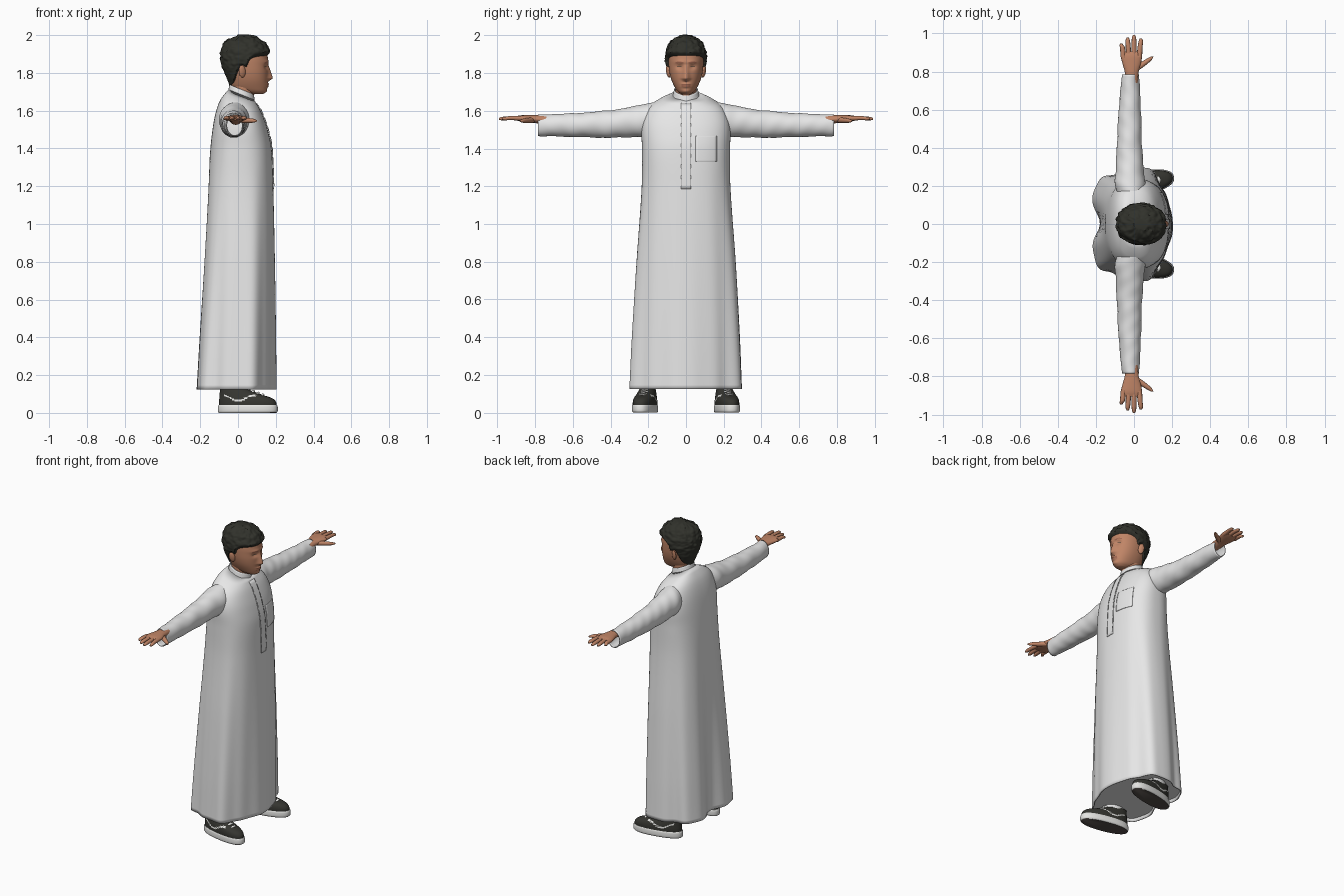
import bpy, bmesh
from math import sin, cos, pi, asin, exp, copysign
from mathutils import Vector, noise

if "Cube" in bpy.data.objects:
    bpy.data.objects.remove(bpy.data.objects["Cube"])


def material(name, *rgb):
    m = bpy.data.materials.new(name)
    m.use_nodes = True
    m.diffuse_color = (*rgb, 1)
    b = next(n for n in m.node_tree.nodes if n.type == "BSDF_PRINCIPLED")
    b.inputs["Base Color"].default_value = (*rgb, 1)
    b.inputs["Roughness"].default_value = 0.8
    return m


CLOTH = material("white cloth", .83, .83, .83)
SEAM = material("grey seam", .35, .35, .35)
SKIN = material("brown skin", .53, .235, .135)
LIP = material("dark skin", .36, .14, .085)
HAIR = material("dark hair", .03, .031, .024)
SHOE = material("dark canvas", .036, .036, .03)
RUBBER = material("white rubber", .78, .78, .76)
OUTSOLE = material("dark outsole", .085, .072, .065)


def interp(keys, z):
    """Smooth curve through rows of (position, values...)."""
    z = min(max(z, keys[0][0]), keys[-1][0])
    i = next(k for k in range(len(keys) - 1) if z <= keys[k + 1][0])
    a, b = keys[i], keys[i + 1]
    p, q = keys[max(i - 1, 0)], keys[min(i + 2, len(keys) - 1)]
    h = b[0] - a[0]
    t = (z - a[0]) / h
    out = []
    for c in range(1, len(a)):
        m0 = (b[c] - p[c]) / (b[0] - p[0]) * h
        m1 = (q[c] - a[c]) / (q[0] - a[0]) * h
        out.append((2*t**3 - 3*t*t + 1) * a[c] + (t**3 - 2*t*t + t) * m0
                   + (3*t*t - 2*t**3) * b[c] + (t**3 - t*t) * m1)
    return out


def power(v, e):
    return copysign(abs(v) ** e, v)


def ring(keys, z, t, e=1.0):
    """Point at angle t on the section of a body given by back, front, half width, tilt."""
    back, front, w, tilt = interp(keys, z)
    dx = (front - back) / 2 * power(cos(t), e)
    return Vector(((front + back) / 2 + dx, w * power(sin(t), e), z - tilt * dx))


def skin_grid(name, rows, mats, closed=True, caps=True, rule=None, thick=0):
    bm = bmesh.new()
    vs = [[bm.verts.new(p) for p in r] for r in rows]
    n = len(rows[0])
    for a, b in zip(vs, vs[1:]):
        for j in range(n if closed else n - 1):
            k = (j + 1) % n
            bm.faces.new((a[j], a[k], b[k], b[j]))
    if caps:
        bm.faces.new(vs[0])
        bm.faces.new(vs[-1])
    bmesh.ops.recalc_face_normals(bm, faces=bm.faces)
    if rule:
        for f in bm.faces:
            f.material_index = rule(f.calc_center_median(), f.normal)
    me = bpy.data.meshes.new(name)
    bm.to_mesh(me)
    bm.free()
    for m in mats:
        me.materials.append(m)
    ob = bpy.data.objects.new(name, me)
    bpy.context.collection.objects.link(ob)
    if thick:
        s = ob.modifiers.new("thickness", "SOLIDIFY")
        s.thickness = thick
    return ob


def loft(name, keys, mats, m=24, n=48, point=None, e=1.0, **kw):
    point = point or (lambda z, t: ring(keys, z, t, e))
    z0, z1 = keys[0][0], keys[-1][0]
    rows = [[point(z0 + (z1 - z0) * i / m, 2 * pi * j / n) for j in range(n)]
            for i in range(m + 1)]
    return skin_grid(name, rows, mats, **kw)


def tube(name, keys, mats, s=1, m=14, n=16, ripple=0, **kw):
    """Tube along y; rows are y, x, z, x radius, z radius."""
    rows = []
    for i in range(m + 1):
        y = keys[0][0] + (keys[-1][0] - keys[0][0]) * i / m
        x, z, rx, rz = interp(keys, y)
        row = []
        for j in range(n):
            t = 2 * pi * j / n
            k = 1 + ripple * (sin(38 * y + 2 * t) + .6 * sin(71 * y - 3 * t))
            row.append((x + rx * k * cos(t), s * y, z + rz * k * sin(t)))
        rows.append(row)
    return skin_grid(name, rows, mats, **kw)


# Robe: flared body with folds that deepen toward the hem
ROBE = [(.125, -.225, .192, .293, 0), (.4, -.21, .192, .283, 0), (.8, -.185, .19, .262, 0),
        (1.2, -.16, .185, .235, 0), (1.4, -.146, .178, .233, 0), (1.5, -.135, .157, .236, 0),
        (1.57, -.12, .138, .222, .1), (1.63, -.097, .116, .185, .2),
        (1.66, -.073, .1, .135, .3), (1.685, -.05, .085, .07, .4)]
E = .8


def robe_point(z, t):
    p = ring(ROBE, z, t, E)
    f = max(0, 1 - z / 1.35)
    k = 1 + f * (.055 * cos(5 * t) + .018 * cos(11 * t + .6))
    p.x, p.y = p.x * k, p.y * k
    if cos(t) < 0:
        p.x += .035 * f * exp(-(p.y / .07) ** 2)
    return p


loft("robe", ROBE, [CLOTH], m=70, n=128, point=robe_point, caps=False, thick=.006)
LINING = [(.148, 0), (.152, 0)]
skin_grid("robe_lining", [[robe_point(z, 2 * pi * j / 64) * .985 for j in range(64)]
                          for z, _ in LINING], [CLOTH])
COLLAR = [(1.66, -.055, .091, .077, .4), (1.685, -.05, .088, .069, .4), (1.712, -.046, .084, .063, .4)]
loft("collar", COLLAR, [CLOTH], m=6, caps=False, thick=.006)


def robe_patch(name, y0, y1, z0, z1, lift, mat):
    """Thin plate that follows the front of the robe."""
    rows = []
    for i in range(25):
        z = z0 + (z1 - z0) * i / 24
        w = interp(ROBE, z)[2]
        row = [robe_point(z, asin(power((y0 + (y1 - y0) * j / 8) / w, 1 / E))) for j in range(9)]
        rows.append([p + Vector((lift, 0, lift * .3)) for p in row])
    skin_grid(name, rows, [mat], closed=False, caps=False, thick=.003)


robe_patch("placket", -.026, .026, 1.185, 1.665, .004, CLOTH)
robe_patch("chest_pocket", .05, .165, 1.33, 1.465, .003, CLOTH)
for y in (-.026, .023):
    for i in range(8):
        z = 1.2 + i * .056
        robe_patch("placket_stitch", y, y + .003, z, z + .038, .006, SEAM)

# Sleeves and hands
SLEEVE = [(.1, -.01, 1.585, .05, .06), (.2, -.02, 1.553, .078, .088), (.27, -.022, 1.543, .075, .081),
          (.4, -.024, 1.53, .066, .073), (.6, -.022, 1.524, .058, .062), (.785, -.018, 1.523, .045, .057)]
PALM = [(.74, -.012, 1.55, .032, .025), (.80, -.012, 1.556, .037, .021), (.84, -.012, 1.558, .048, .019),
        (.885, -.014, 1.56, .056, .015), (.905, -.014, 1.56, .05, .009)]
FINGERS = [("little", -.056, -.066, .948), ("ring", -.028, -.033, .978),
           ("middle", 0, 0, .992), ("index", .028, .036, .974)]
for side, s in (("left", 1), ("right", -1)):
    tube(side + "_sleeve", SLEEVE, [CLOTH], s, m=60, n=40, ripple=.018, caps=False, thick=.005)
    tube(side + "_palm", PALM, [SKIN], s, n=24)
    for finger, x0, x1, tip in FINGERS:
        tube(f"{side}_{finger}_finger",
             [(.875, x0, 1.56, .0145, .013), (.93, (x0 + x1) / 2, 1.561, .013, .011),
              (tip - .012, x1, 1.558, .011, .009), (tip, x1, 1.556, .005, .004)], [SKIN], s, n=10)
    tube(side + "_thumb", [(.795, -.005, 1.552, .014, .014), (.832, .036, 1.549, .024, .014),
                           (.862, .076, 1.547, .018, .011), (.88, .096, 1.546, .006, .005)], [SKIN], s, n=12)

# Neck and head with a modelled nose, sockets, lips and chin
loft("neck", [(1.60, -.045, .075, .058, 0), (1.68, -.04, .085, .055, 0), (1.77, -.03, .10, .058, 0)], [SKIN])
HEAD = [(1.687, .07, .13, .022, 0), (1.70, .01, .147, .042, 0), (1.72, -.03, .154, .057, 0),
        (1.76, -.048, .158, .076, 0), (1.80, -.06, .160, .087, 0), (1.84, -.073, .160, .092, 0),
        (1.88, -.078, .158, .093, 0), (1.92, -.073, .148, .088, 0), (1.955, -.05, .12, .068, 0),
        (1.982, .005, .07, .025, 0)]


def bump(v, centre, size):
    return exp(-((v - centre) / size) ** 2)


def head_point(z, t):
    p = ring(HEAD, z, t, .92)
    if cos(t) > 0:
        y = abs(p.y)
        nose = max(0, min((1.845 - z) / .07, (z - 1.752) / .018))
        p.x += .025 * min(nose, 1) * bump(y, 0, .011 + .008 * nose)
        p.x -= .010 * bump(y, .034, .018) * bump(z, 1.832, .014)
        p.x += .005 * bump(y, .03, .03) * bump(z, 1.858, .01)
        p.x += .007 * bump(y, 0, .022) * (bump(z, 1.741, .006) + bump(z, 1.728, .006))
        p.x += .005 * bump(y, 0, .02) * bump(z, 1.702, .01)
    return p


def face_colour(c, n):
    y = abs(c.y)
    if c.x < .08:
        return 0
    if .014 < y < .056 and abs(c.z - 1.857 + .12 * abs(y - .034)) < .0035:
        return 1
    if .021 < y < .047 and abs(c.z - 1.833) < .003:
        return 2
    return 1 if y < .024 and 1.727 < c.z < 1.742 else 0


loft("head", HEAD, [SKIN, LIP, HAIR], m=90, n=112, point=head_point, rule=face_colour)
for side, s in (("left", 1), ("right", -1)):
    bpy.ops.mesh.primitive_uv_sphere_add(segments=20, ring_count=12, location=(.022, s * .094, 1.808))
    ear = bpy.context.object
    ear.name = side + "_ear"
    ear.scale = (.019, .010, .033)
    ear.rotation_euler = (s * -.15, -.15, s * -.35)
    ear.data.materials.append(SKIN)

# Hair: curly shell that sinks into the scalp below the hairline
HAIRLINE = [(-.2, 1.715), (-.05, 1.72), (-.02, 1.745), (.0, 1.80), (.02, 1.835),
            (.045, 1.825), (.06, 1.86), (.1, 1.88), (.2, 1.89)]


def hair_point(z, t):
    p = ring(HEAD, z, t, .92)
    cover = min(max((z - interp(HAIRLINE, p.x)[0]) / .014, 0), 1)
    full = min(max((z - 1.76) / .12, 0), 1)
    curl = noise.noise(p * 45) * .008 + noise.noise(p * 90) * .004
    out = (p - Vector((.04, 0, 1.84))).normalized()
    return p + out * (-.012 + cover * (.019 + .011 * full + curl * full))


loft("hair", HEAD, [HAIR], m=80, n=112, point=hair_point)

# Shoes with rubber soles, side stripes, tongues and laces
SOLE = [(0, -.157, .152, .054, 0), (.008, -.16, .16, .06, 0), (.034, -.16, .16, .06, 0),
        (.042, -.156, .156, .057, 0)]
UPPER = [(.036, -.154, .155, .057, 0), (.06, -.154, .15, .057, 0), (.078, -.153, .13, .054, 0),
         (.095, -.152, .08, .049, 0), (.115, -.15, .025, .043, 0), (.138, -.15, -.02, .036, 0)]


def stripe(c, n):
    wave = .078 + .014 * sin(c.x * 38)
    return 1 if abs(c.z - wave) < .0045 and -.12 < c.x < .05 and abs(n.y) > .4 else 0


def sole_colour(c, n):
    return 1 if n.z < -.7 else 0


ANKLE = [(.09, -.13, -.01, .036, 0), (.125, -.13, -.005, .04, 0), (.16, -.13, 0, .042, 0)]
for side, s in (("left", 1), ("right", -1)):
    parts = [loft(side + "_sole", SOLE, [RUBBER, OUTSOLE], m=12, e=.85, rule=sole_colour),
             loft(side + "_shoe_upper", UPPER, [SHOE, RUBBER], m=30, n=72, e=.88, rule=stripe),
             loft(side + "_trouser_leg", ANKLE, [CLOTH], m=6, n=24),
             tube(side + "_tongue", [(-.018, -.006, .127, .014, .012), (0, -.003, .13, .016, .013),
                                     (.018, -.006, .127, .014, .012)], [RUBBER], m=8)]
    for i in range(4):
        x, z = .006 + .025 * i, .125 - .0095 * i
        parts.append(tube(side + "_lace", [(-.034, x - .012, z - .018, .005, .005),
                          (0, x, z, .008, .006), (.034, x - .012, z - .018, .005, .005)],
                          [RUBBER], m=8, n=8))
    for ob in parts:
        ob.location = (.052, s * .217, 0)
        ob.rotation_euler.z = s * .19

# Smooth shading with sharp edges kept
for ob in bpy.context.collection.objects:
    if ob.type == "MESH":
        ob.select_set(True)
        bpy.context.view_layer.objects.active = ob
bpy.ops.object.shade_smooth_by_angle(angle=.8)
